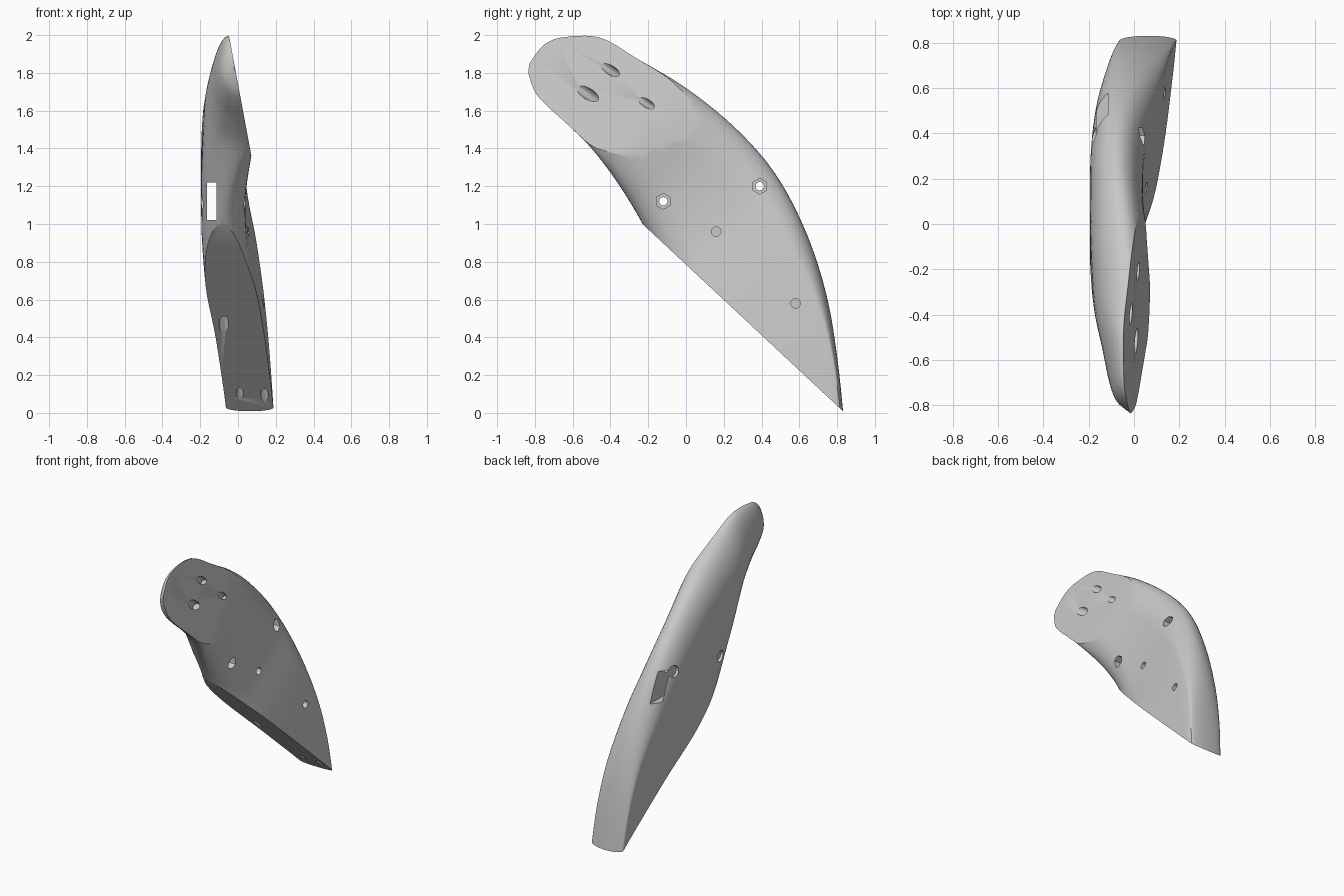
import bpy, bmesh, math
from mathutils import Vector

if "Cube" in bpy.data.objects:
    bpy.data.objects.remove(bpy.data.objects["Cube"])

grey = bpy.data.materials.new("light_grey")
grey.diffuse_color = (0.58, 0.58, 0.58, 1)
grey.use_nodes = True
grey.node_tree.nodes["Principled BSDF"].inputs["Base Color"].default_value = grey.diffuse_color

# Section stations: inner rim y,z,x | outer rim y,z,x | left x, right x | inner, outer edge rounding
ST = [
    (-.835, 1.80, -.010, -.83, 1.85, -.018, -.02, .04, .3, .3),
    (-.80, 1.70, .009, -.75, 1.95, -.037, -.080, .08, .3, .3),
    (-.73, 1.62, .024, -.64, 1.99, -.045, -.112, .10, .3, .3),
    (-.62, 1.52, .042, -.45, 1.985, -.044, -.142, .12, .3, .3),
    (-.50, 1.40, .040, -.25, 1.87, -.025, -.175, .11, .25, .27),
    (-.36, 1.215, -.04, 0.0, 1.72, -.045, -.19, .07, .2, .24),
    (-.23, 1.0, -.085, .26, 1.51, -.075, -.195, .04, .2, .22),
    (-.12, .77, -.07, .47, 1.27, -.07, -.19, .05, .2, .19),
    (0.0, .50, -.03, .63, .97, -.03, -.165, .10, .2, .14),
    (.10, .20, .01, .74, .64, .01, -.12, .14, .2, .07),
    (.20, -.15, .045, .80, .30, .045, -.085, .17, .2, .03),
    (.27, -.40, .07, .84, -.08, .07, -.055, .195, .2, .02),
]


def station(t):
    """Smooth interpolation between stations."""
    i = min(int(t), len(ST) - 2)
    f = t - i
    a, b, c, d = (ST[max(0, min(len(ST) - 1, i + k))] for k in (-1, 0, 1, 2))
    return [q + .5 * f * (r - p + f * (2 * p - 5 * q + 4 * r - s + f * (3 * (q - r) + s - p)))
            for p, q, r, s in zip(a, b, c, d)]


def section(t):
    """Closed flattened oval with rounded inner and outer edges."""
    yi, zi, xi, yo, zo, xo, xl, xr, ri, ro = station(t)
    width = math.hypot(yo - yi, zo - zi)
    ri, ro = min(ri, width * .49), min(ro, width * .49)
    n = 10
    prof = [(ri * (1 - math.cos(k / n * math.pi / 2)), math.sin(k / n * math.pi / 2)) for k in range(n + 1)]
    prof += [(ri + (width - ri - ro) * k / 6, 1) for k in range(1, 6)]
    prof += [(width - ro * (1 - math.cos(k / n * math.pi / 2)), math.sin(k / n * math.pi / 2))
             for k in range(n, -1, -1)]

    def point(d, f, side):
        u = d / width
        base = xi + (xo - xi) * u
        return Vector((base + (side - base) * f, yi + (yo - yi) * u, zi + (zo - zi) * u))
    return [point(d, f, xr) for d, f in prof] + [point(d, f, xl) for d, f in prof[-2:0:-1]]


# Curved shell body
bm = bmesh.new()
STEPS = 5
rings = [[bm.verts.new(p) for p in section(k / STEPS)] for k in range((len(ST) - 1) * STEPS + 1)]
for a, b in zip(rings, rings[1:]):
    for j in range(len(a)):
        k = (j + 1) % len(a)
        bm.faces.new((a[j], a[k], b[k], b[j]))
bm.faces.new(rings[0])
bm.faces.new(rings[-1])
bmesh.ops.recalc_face_normals(bm, faces=bm.faces)

# Flat slanted end face and flat front mating face
for co, no in (((.324, 0, 0), (1, 0, .186)), ((0, -.23, 1.0), (0, -.99, -1.06))):
    cut = bmesh.ops.bisect_plane(bm, geom=bm.verts[:] + bm.edges[:] + bm.faces[:], dist=1e-5,
                                 plane_co=co, plane_no=Vector(no).normalized(), clear_outer=True)
    bmesh.ops.holes_fill(bm, edges=[e for e in bm.edges if e.is_boundary], sides=0)
bmesh.ops.remove_doubles(bm, verts=bm.verts, dist=1e-4)
bmesh.ops.recalc_face_normals(bm, faces=bm.faces)
mesh = bpy.data.meshes.new("shell_body")
bm.to_mesh(mesh)
bm.free()
body = bpy.data.objects.new("shell_body", mesh)
bpy.context.collection.objects.link(body)
mesh.materials.append(grey)

cutters = []


def drill(name, start, end, radius, sides=24):
    a, b = Vector(start), Vector(end)
    bpy.ops.mesh.primitive_cylinder_add(vertices=sides, radius=radius, depth=(b - a).length, location=(a + b) / 2)
    ob = bpy.context.object
    ob.name = name
    ob.rotation_euler = (b - a).to_track_quat('Z', 'Y').to_euler()
    cutters.append(ob)


# Bolt holes with hexagonal nut pockets and round head pockets
for y, z, right, left in ((-.12, 1.12, -.02, -.155), (.39, 1.2, -.035, -.14)):
    drill("bolt_hole", (-.5, y, z), (.5, y, z), .022)
    drill("nut_pocket", (right, y, z), (.5, y, z), .042, 6)
    drill("head_pocket", (-.5, y, z), (left, y, z), .04)

# Blind pin holes in the flat side
for y, z, x in ((.16, .96, -.03), (.58, .58, .0)):
    drill("side_pin_hole", (x, y, z), (.5, y, z), .025)

# Oblique pin holes in the end face
axis = Vector((-.37, .76, -.54))
for y, z, r in ((-.52, 1.69, .03), (-.40, 1.815, .025), (-.21, 1.64, .022)):
    c = Vector((.324 - .186 * z, y, z))
    drill("end_pin_hole", c - axis * .25, c + axis * .17, r)

# Oblique pin holes in the front face
axis = Vector((0, -.37, .925))
for x, z, r in ((-.075, .47, .026), (.01, .105, .018), (.14, .095, .02)):
    c = Vector((x, (.785 - z) / .934, z))
    drill("front_pin_hole", c - axis * .3, c + axis * .15, r)

# Strap slot running front to back
bpy.ops.mesh.primitive_cube_add(size=1, location=(-.14, .1, 1.12))
slot = bpy.context.object
slot.name = "strap_slot"
slot.scale = (.05, 2, .2)
cutters.append(slot)

bpy.context.view_layer.update()
bpy.ops.object.select_all(action='DESELECT')
bpy.context.view_layer.objects.active = body
body.select_set(True)
for c in cutters:
    mod = body.modifiers.new(c.name, 'BOOLEAN')
    mod.operation, mod.solver, mod.object = 'DIFFERENCE', 'EXACT', c
    bpy.ops.object.modifier_apply(modifier=mod.name)
for c in cutters:
    bpy.data.objects.remove(c, do_unlink=True)
bpy.ops.object.shade_smooth_by_angle(angle=math.radians(30))
